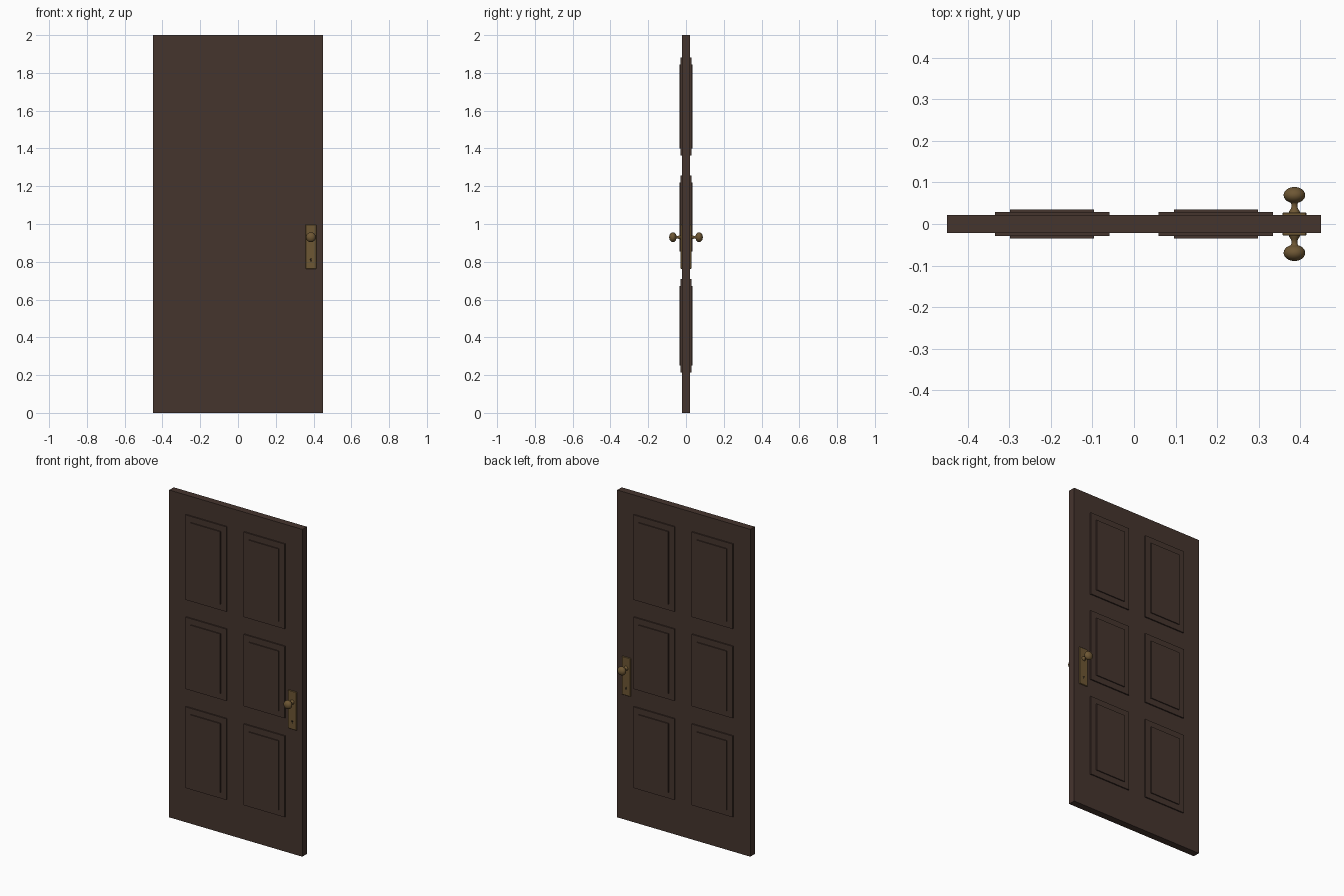
import bpy, bmesh, math
from mathutils import Matrix

if "Cube" in bpy.data.objects:
    bpy.data.objects.remove(bpy.data.objects["Cube"])


def material(name, rgb):
    m = bpy.data.materials.new(name)
    m.diffuse_color = (*rgb, 1)
    m.use_nodes = True
    m.node_tree.nodes["Principled BSDF"].inputs["Base Color"].default_value = m.diffuse_color
    return m


WOOD = material("dark brown wood", (0.060, 0.035, 0.027))
BRASS = material("aged brass", (0.155, 0.095, 0.034))
DARK = material("keyhole dark", (0.015, 0.011, 0.008))


def finish(name, bm, mat):
    bmesh.ops.recalc_face_normals(bm, faces=bm.faces[:])
    me = bpy.data.meshes.new(name)
    bm.to_mesh(me)
    bm.free()
    me.materials.append(mat)
    ob = bpy.data.objects.new(name, me)
    bpy.context.collection.objects.link(ob)
    return ob


def box(name, x, y, z, mat, bevel=0):
    """Box from (min, max) pairs on each axis."""
    bm = bmesh.new()
    bmesh.ops.create_cube(bm, size=1)
    for v in bm.verts:
        v.co = [a + (b - a) * (c + 0.5) for (a, b), c in zip((x, y, z), v.co)]
    if bevel:
        bmesh.ops.bevel(bm, geom=bm.edges[:], offset=bevel, segments=1, affect='EDGES')
    return finish(name, bm, mat)


def lathe_y(name, profile, x, z, side, mat, steps=32):
    """Revolve (radius, y) points round a y axis through x, z."""
    bm = bmesh.new()
    verts = [bm.verts.new((r, y * side, 0)) for r, y in profile]
    edges = [bm.edges.new(p) for p in zip(verts, verts[1:])]
    bmesh.ops.spin(bm, geom=verts + edges, cent=(0, 0, 0), axis=(0, 1, 0),
                   angle=math.tau, steps=steps)
    bmesh.ops.remove_doubles(bm, verts=bm.verts[:], dist=1e-5)
    bmesh.ops.translate(bm, verts=bm.verts[:], vec=(x, 0, z))
    ob = finish(name, bm, mat)
    for p in ob.data.polygons:
        p.use_smooth = True
    return ob


# Door slab
box("door_slab", (-0.45, 0.45), (-0.0215, 0.0215), (0, 2), WOOD)

# Six stepped panels, raised on both faces
rows = {"top": (1.40, 1.845), "middle": (0.855, 1.22), "bottom": (0.25, 0.672)}
STEP = 0.037
for row, (z0, z1) in rows.items():
    for col, cx in (("left", -0.197), ("right", 0.197)):
        box(f"{row}_{col}_panel_border", (cx - 0.138, cx + 0.138), (-0.029, 0.029),
            (z0 - STEP, z1 + STEP), WOOD)
        box(f"{row}_{col}_panel_field", (cx - 0.101, cx + 0.101), (-0.035, 0.035),
            (z0, z1), WOOD)

# Handle hardware on both faces
KX, KZ = 0.386, 0.93
ball = [(0.026 * math.sin(t), 0.0695 - 0.0195 * math.cos(t))
        for t in [math.radians(20 + 160 * i / 16) for i in range(17)]]
ball[-1] = (0, ball[-1][1])
neck = [(0.014, 0.026), (0.0125, 0.031), (0.009, 0.036), (0.007, 0.042), (0.0075, 0.048)]
for face, s in (("front", -1), ("back", 1)):
    box(f"{face}_handle_plate", (KX - 0.029, KX + 0.029), sorted((s * 0.02, s * 0.028)),
        (0.763, 0.997), BRASS, 0.002)
    lathe_y(f"{face}_knob", neck + ball, KX, KZ, s, BRASS)
    # Keyhole: round top with a slot below
    lathe_y(f"{face}_keyhole_round", [(0.0045, 0.027), (0.0045, 0.0284), (0, 0.0284)],
            KX, 0.812, s, DARK, 16)
    box(f"{face}_keyhole_slot", (KX - 0.002, KX + 0.002), sorted((s * 0.027, s * 0.0284)),
        (0.798, 0.812), DARK)
